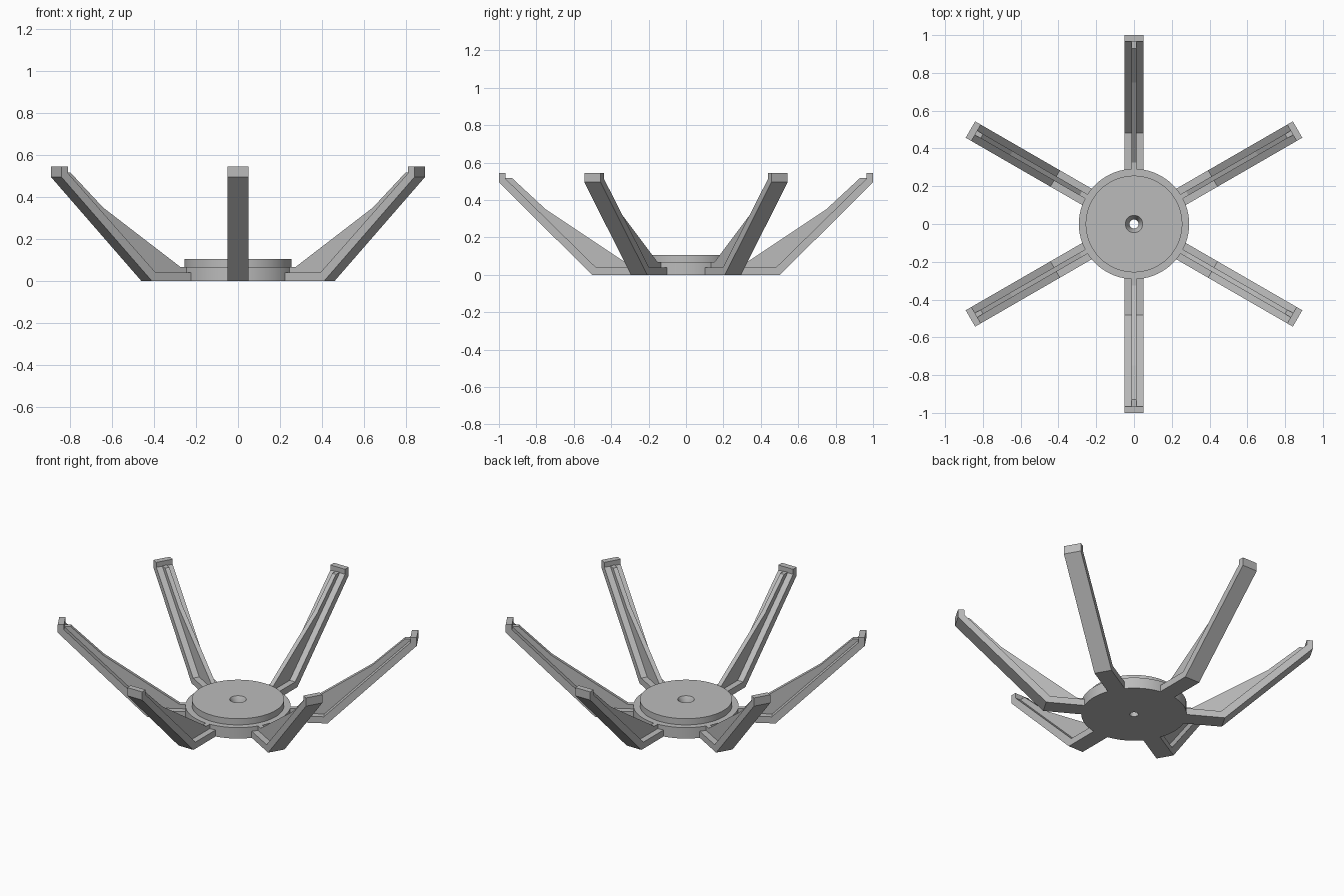
import bpy, bmesh, math
from mathutils import Matrix, Vector

cube = bpy.data.objects.get("Cube")
if cube:
    bpy.data.objects.remove(cube, do_unlink=True)

grey = bpy.data.materials.new("plain_grey")
grey.use_nodes = True
colour = (0.5, 0.5, 0.5, 1)
grey.diffuse_color = colour
grey.node_tree.nodes["Principled BSDF"].inputs["Base Color"].default_value = colour


def finish(name, bm):
    bmesh.ops.recalc_face_normals(bm, faces=bm.faces)
    mesh = bpy.data.meshes.new(name)
    bm.to_mesh(mesh)
    bm.free()
    mesh.materials.append(grey)
    obj = bpy.data.objects.new(name, mesh)
    bpy.context.collection.objects.link(obj)
    return obj


def lathe(name, profile, steps):
    """Spin a closed (radius, z) outline around the z axis."""
    bm = bmesh.new()
    verts = [bm.verts.new((r, 0, z)) for r, z in profile]
    edges = [bm.edges.new((v, verts[i - 1])) for i, v in enumerate(verts)]
    bmesh.ops.spin(bm, geom=verts + edges, cent=(0, 0, 0), axis=(0, 0, 1),
                   angle=math.tau, steps=steps, use_merge=True)
    bmesh.ops.remove_doubles(bm, verts=bm.verts, dist=0.0001)
    obj = finish(name, bm)
    bpy.ops.object.select_all(action="DESELECT")
    obj.select_set(True)
    bpy.context.view_layer.objects.active = obj
    bpy.ops.object.shade_smooth_by_angle(angle=math.radians(30))


def plate(name, profile, width, angle):
    """Extrude a (radius, z) side outline and turn it to its place."""
    bm = bmesh.new()
    face = bm.faces.new([bm.verts.new((r, -width / 2, z)) for r, z in profile])
    new = bmesh.ops.extrude_face_region(bm, geom=[face])["geom"]
    bmesh.ops.translate(bm, vec=Vector((0, width, 0)),
                        verts=[v for v in new if isinstance(v, bmesh.types.BMVert)])
    bmesh.ops.transform(bm, matrix=Matrix.Rotation(angle, 4, "Z"), verts=bm.verts)
    finish(name, bm)


# Stepped hub with a countersunk centre hole
lathe("hub", [(0.024, 0), (0.292, 0), (0.292, 0.067), (0.256, 0.067),
              (0.256, 0.105), (0.046, 0.105), (0.024, 0.065)], 72)

# Bent arm with an upright end lip, and the thin stiffening rib on top of it
arm = [(0.27, 0), (0.503, 0), (1, 0.495), (1, 0.545), (0.965, 0.545),
       (0.965, 0.514), (0.482, 0.04), (0.27, 0.04)]
rib = [(0.27, 0.03), (0.49, 0.03), (0.975, 0.505), (0.97, 0.517),
       (0.93, 0.517), (0.75, 0.35), (0.325, 0.067), (0.27, 0.067)]

for i in range(6):
    turn = math.radians(30 + 60 * i)
    plate(f"arm_{i + 1}", arm, 0.1, turn)
    plate(f"arm_rib_{i + 1}", rib, 0.026, turn)
